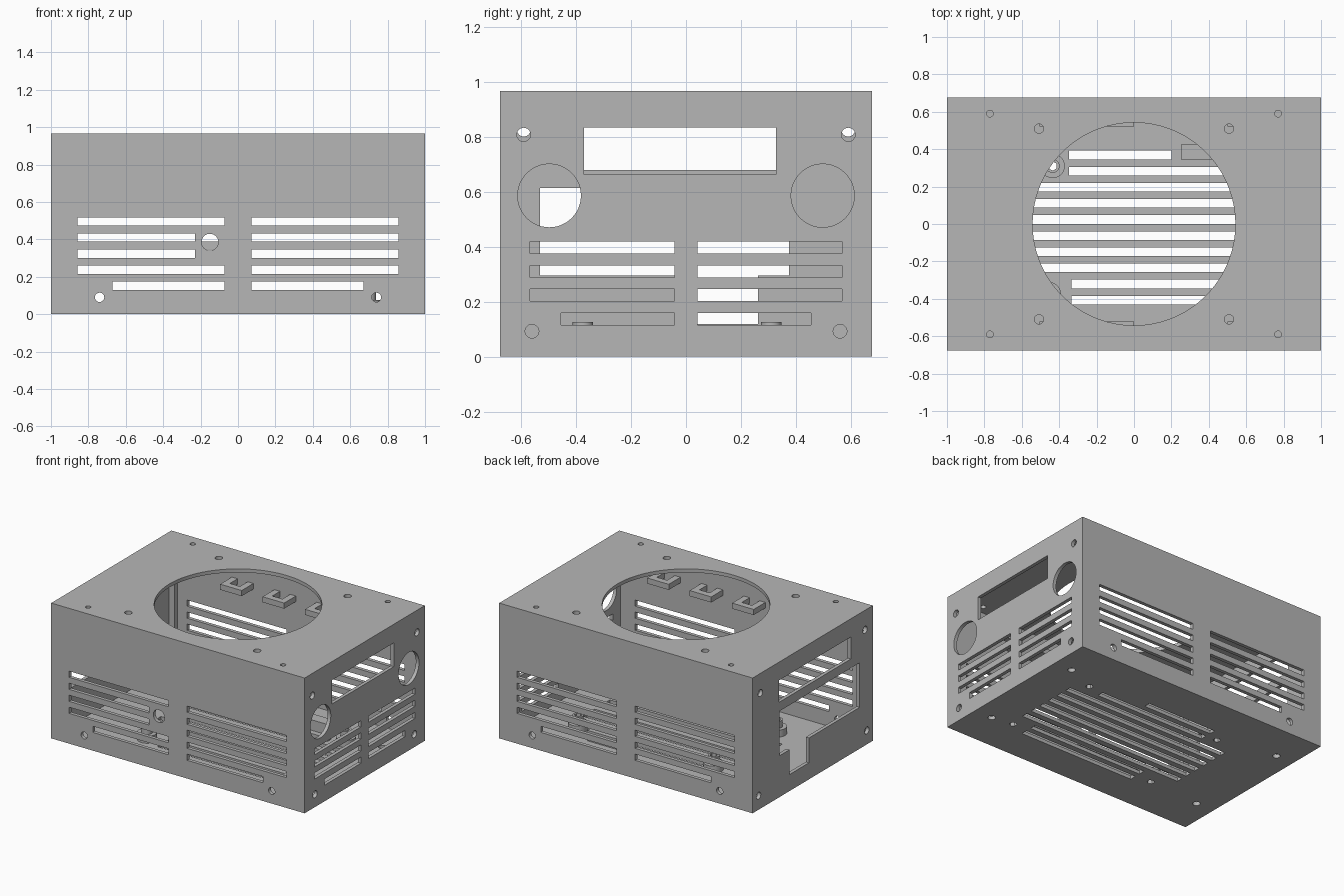
import bpy, bmesh
from mathutils import Matrix, Vector

if "Cube" in bpy.data.objects:
    bpy.data.objects.remove(bpy.data.objects["Cube"], do_unlink=True)

X, Y, H, T = 1.0, 0.677, 0.965, 0.025    # half length, half depth, height, wall

grey = bpy.data.materials.new("metal_grey")
grey.use_nodes = True
grey.diffuse_color = (0.47, 0.47, 0.47, 1)
grey.node_tree.nodes["Principled BSDF"].inputs["Base Color"].default_value = (0.47, 0.47, 0.47, 1)


def box(bm, x0, x1, y0, y1, z0, z1):
    m = Matrix.Translation(((x0 + x1) / 2, (y0 + y1) / 2, (z0 + z1) / 2))
    m = m @ Matrix.Diagonal((x1 - x0, y1 - y0, z1 - z0, 1))
    bmesh.ops.create_cube(bm, size=1, matrix=m)


def rod(bm, centre, axis, r, depth=4 * T, n=24):
    rot = Vector(axis).to_track_quat('Z', 'Y').to_matrix().to_4x4()
    bmesh.ops.create_cone(bm, cap_ends=True, segments=n, radius1=r, radius2=r,
                          depth=depth, matrix=Matrix.Translation(centre) @ rot)


def make(name, bm):
    mesh = bpy.data.meshes.new(name)
    bm.to_mesh(mesh)
    bm.free()
    mesh.materials.append(grey)
    ob = bpy.data.objects.new(name, mesh)
    bpy.context.scene.collection.objects.link(ob)
    return ob


def cut(ob, cutter):
    mod = ob.modifiers.new("cut", 'BOOLEAN')
    mod.operation, mod.solver, mod.object = 'DIFFERENCE', 'EXACT', cutter
    mod.use_self = True
    cutter.hide_render = True
    bpy.context.view_layer.update()
    dg = bpy.context.evaluated_depsgraph_get()
    mesh = bpy.data.meshes.new_from_object(ob.evaluated_get(dg))
    ob.modifiers.clear()
    ob.data = mesh


def side_box(bm, s, y0, y1, z0, z1):
    box(bm, s * X - 2 * T, s * X + 2 * T, y0, y1, z0, z1)


# Hollow outer case
bm = bmesh.new()
box(bm, -X, X, -Y, Y, 0, H)
case = make("case_shell", bm)
bm = bmesh.new()
box(bm, -X + T, X - T, -Y + T, Y - T, T, H - T)
cavity = make("cavity_cutter", bm)
cut(case, cavity)

bm = bmesh.new()
# Front and back vents and screw holes
for s in (-1, 1):
    for row in range(5):
        z = 0.152 + 0.0857 * row
        end = 0.672 if row == 0 else 0.858
        inner = -0.23 if s < 0 and row in (2, 3) else -0.073
        for x0, x1 in ((-end, inner), (0.073, end)):
            box(bm, x0, x1, s * Y - 2 * T, s * Y + 2 * T, z - 0.022, z + 0.022)
    for x in (-0.74, 0.74):
        rod(bm, (x, s * Y, 0.09), (0, 1, 0), 0.025)
# Power button hole
rod(bm, (-0.15, -Y, 0.385), (0, 1, 0), 0.045)

# Right end: vents, slot window, round ports, screw holes
for m in (-1, 1):
    for row in range(4):
        z = 0.137 + 0.0865 * row
        end = 0.455 if row == 0 else 0.567
        side_box(bm, 1, *sorted((m * 0.042, m * end)), z - 0.022, z + 0.022)
    rod(bm, (X, m * 0.497, 0.585), (1, 0, 0), 0.115, n=48)
    rod(bm, (X, m * 0.59, 0.807), (1, 0, 0), 0.025)
    rod(bm, (X, m * 0.56, 0.092), (1, 0, 0), 0.025)
    rod(bm, (-X, m * 0.59, 0.825), (1, 0, 0), 0.025)
    rod(bm, (-X, m * 0.61, 0.1), (1, 0, 0), 0.025)
side_box(bm, 1, -0.37, 0.328, 0.662, 0.832)

# Left end: power supply window, connector opening and card slot
side_box(bm, -1, -0.43, 0.378, 0.678, 0.835)
side_box(bm, -1, -0.53, 0.375, 0.295, 0.613)
side_box(bm, -1, 0.042, 0.262, 0.118, 0.4)

# Fan opening and screw holes in the top
rod(bm, (0, 0, H), (0, 0, 1), 0.542, n=96)
for sx in (-1, 1):
    for sy in (-1, 1):
        rod(bm, (sx * 0.77, sy * 0.59, H), (0, 0, 1), 0.018)
        rod(bm, (sx * 0.508, sy * 0.51, H), (0, 0, 1), 0.025)
        rod(bm, (sx * 0.86, sy * 0.4, 0), (0, 0, 1), 0.025)

# Bottom vents, shortened around the standoffs
for row in range(10):
    y = -0.407 + 0.0862 * row
    x0, x1 = -0.58, 0.72
    if row < 2:
        x0, x1 = -0.333, 0.58
    elif row > 7:
        x0, x1 = -0.348, (0.2 if row == 9 else 0.52)
    box(bm, x0, x1, y - 0.023, y + 0.023, -T, 2 * T)

# Standoff holes in the floor
posts = ((-0.435, 0.31), (-0.455, -0.375), (0.635, 0.31), (0.7, -0.375))
for x, y in posts:
    rod(bm, (x, y, 0), (0, 0, 1), 0.025, 0.6, 6)
holes = make("hole_cutter", bm)
cut(case, holes)

# Board standoffs
bm = bmesh.new()
for x, y in posts:
    rod(bm, (x, y, T + 0.025), (0, 0, 1), 0.065, 0.05)
    rod(bm, (x, y, T + 0.075), (0, 0, 1), 0.037, 0.05)
standoffs = make("standoffs", bm)
cut(standoffs, holes)
for helper in (cavity, holes):
    bpy.data.objects.remove(helper, do_unlink=True)

# Staple shaped tabs inside the front and back walls
bm = bmesh.new()
for s in (-1, 1):
    for x in (-0.42, -0.085, 0.25, 0.585):
        ya, yb, yc = 0.52, 0.565, Y - T
        box(bm, x - 0.085, x + 0.085, *sorted((s * ya, s * yb)), 0.735, 0.775)
        for m in (-1, 1):
            box(bm, *sorted((x + m * 0.04, x + m * 0.085)), *sorted((s * yb, s * yc)), 0.735, 0.775)
make("wall_tabs", bm)

# Floor block and inner corner strips
bm = bmesh.new()
box(bm, 0.25, 0.48, 0.345, 0.425, T, 0.1)
make("floor_block", bm)
bm = bmesh.new()
for s in (-1, 1):
    box(bm, -X + T, -X + T + 0.04, *sorted((s * (Y - T), s * (Y - T - 0.035))), T, H - T)
make("corner_strips", bm)

# Crisp edges with smooth round holes
for ob in bpy.context.scene.objects:
    ob.select_set(ob.type == 'MESH')
bpy.context.view_layer.objects.active = case
bpy.ops.object.shade_smooth_by_angle(angle=0.5)
